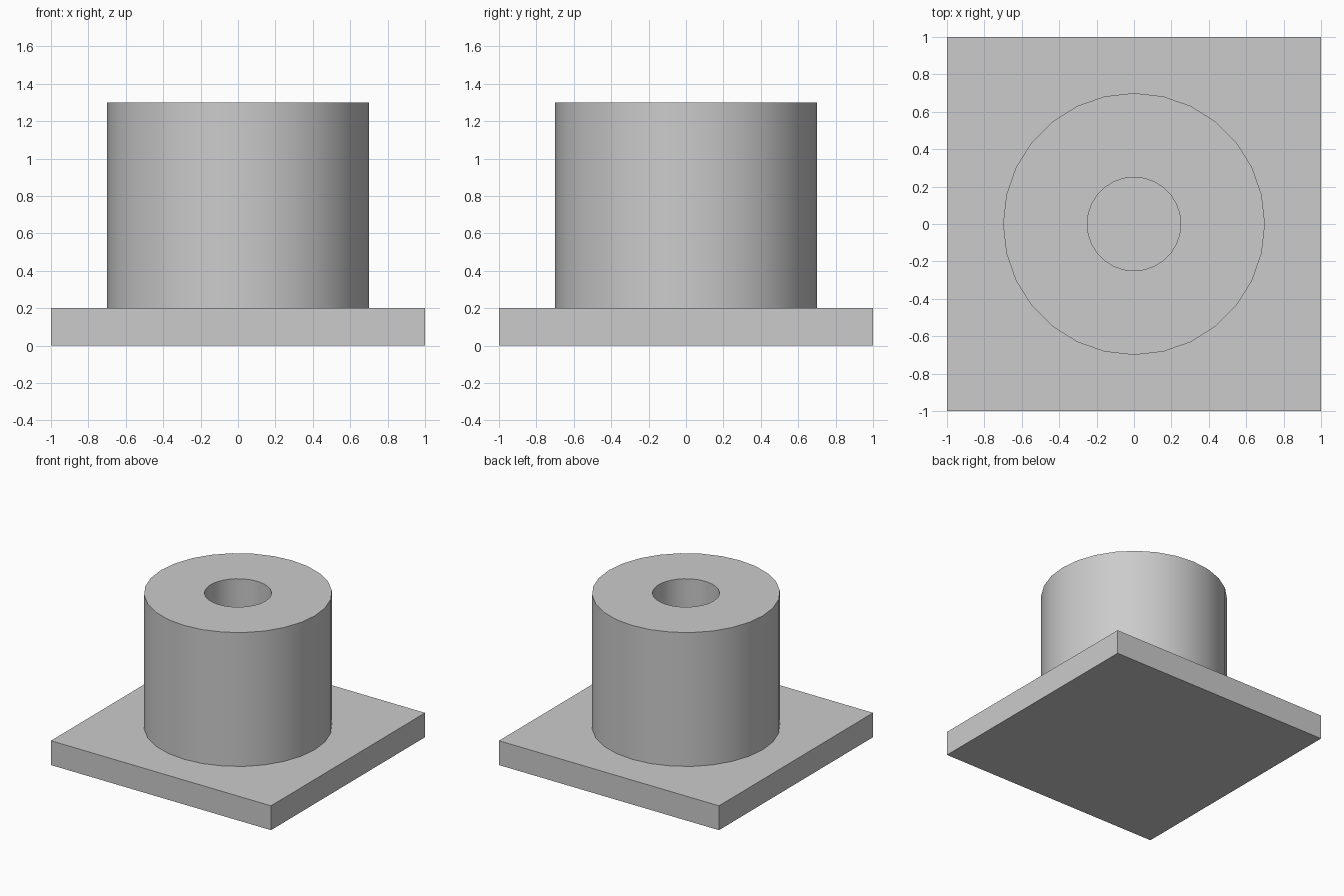
import bpy
import bmesh
import math

SIDES = 28
PLATE_TOP = 0.2
TOP = 1.3
OUTER, BORE = 0.7, 0.25

if "Cube" in bpy.data.objects:
    bpy.data.objects.remove(bpy.data.objects["Cube"], do_unlink=True)

# One plain grey for the whole model
grey = bpy.data.materials.new("plain_grey")
grey.use_nodes = True
colour = (0.6, 0.6, 0.6, 1)
grey.diffuse_color = colour
grey.node_tree.nodes["Principled BSDF"].inputs["Base Color"].default_value = colour


def finish(bm, name):
    mesh = bpy.data.meshes.new(name)
    bm.to_mesh(mesh)
    bm.free()
    mesh.materials.append(grey)
    obj = bpy.data.objects.new(name, mesh)
    bpy.context.collection.objects.link(obj)
    return obj


# Square base plate
bm = bmesh.new()
bmesh.ops.create_cube(bm, size=2)
bmesh.ops.scale(bm, vec=(1, 1, PLATE_TOP / 2), verts=bm.verts)
bmesh.ops.translate(bm, vec=(0, 0, PLATE_TOP / 2), verts=bm.verts)
finish(bm, "base_plate")


# Upright sleeve with an open bore down to the plate
def ring(bm, radius, z):
    steps = [math.tau * i / SIDES for i in range(SIDES)]
    return [bm.verts.new((radius * math.cos(a), radius * math.sin(a), z)) for a in steps]


bm = bmesh.new()
rings = [ring(bm, r, z) for r, z in
         ((OUTER, PLATE_TOP), (OUTER, TOP), (BORE, TOP), (BORE, PLATE_TOP))]
for low, high in zip(rings, rings[1:]):
    for i in range(SIDES):
        j = (i + 1) % SIDES
        bm.faces.new((low[i], low[j], high[j], high[i]))
sleeve = finish(bm, "sleeve")

# Smooth walls, sharp rims
bpy.ops.object.select_all(action="DESELECT")
sleeve.select_set(True)
bpy.context.view_layer.objects.active = sleeve
bpy.ops.object.shade_smooth_by_angle(angle=math.radians(30))
